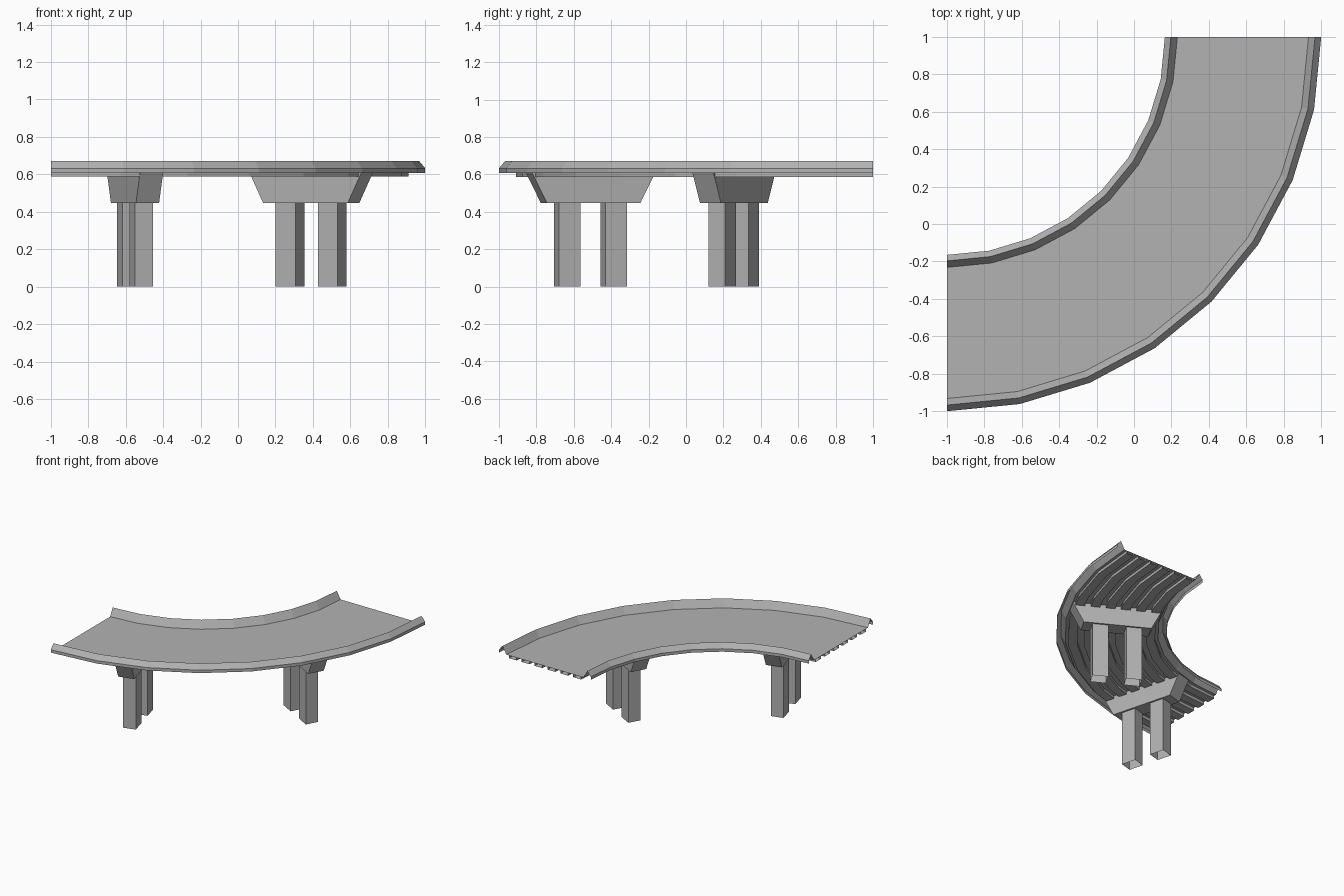
import bpy, bmesh
from math import sin, cos, radians
from mathutils import Matrix

if "Cube" in bpy.data.objects:
    bpy.data.objects.remove(bpy.data.objects["Cube"])

CX, CY, SEG = -1.0, 1.0, 8   # bend centre and facets in the quarter turn

concrete = bpy.data.materials.new("concrete")
concrete.diffuse_color = (0.45, 0.45, 0.45, 1)
concrete.use_nodes = True
concrete.node_tree.nodes["Principled BSDF"].inputs["Base Color"].default_value = concrete.diffuse_color


def finish(bm, name, recalc=True):
    if recalc:
        bmesh.ops.recalc_face_normals(bm, faces=bm.faces[:])
    me = bpy.data.meshes.new(name)
    bm.to_mesh(me)
    bm.free()
    me.materials.append(concrete)
    ob = bpy.data.objects.new(name, me)
    bpy.context.collection.objects.link(ob)
    return ob


def sweep(name, profile):
    """Sweep an open (radius, z) profile around the quarter bend."""
    bm = bmesh.new()
    rings = []
    for i in range(SEG + 1):
        t = radians(90 * i / SEG)
        rings.append([bm.verts.new((CX + r * sin(t), CY - r * cos(t), z)) for r, z in profile])
    for a, b in zip(rings, rings[1:]):
        for j in range(len(profile) - 1):
            bm.faces.new((a[j], b[j], b[j + 1], a[j + 1]))
    return finish(bm, name, recalc=False)


def prism(name, x0, x1, y, z0, z1, flare, place, open_ends=False):
    """Box along local x (radial), with its top widened by flare at each end."""
    bm = bmesh.new()
    bmesh.ops.create_cube(bm, size=1)
    for v in bm.verts:
        top = v.co.z > 0
        v.co.x = (x1 + flare * top) if v.co.x > 0 else (x0 - flare * top)
        v.co.y = y if v.co.y > 0 else -y
        v.co.z = z1 if top else z0
    if open_ends:
        bmesh.ops.delete(bm, geom=[f for f in bm.faces if abs(f.normal.z) > 0.9], context='FACES')
    bm.transform(place)
    return finish(bm, name)


# Road deck and its two ridge-shaped kerbs
DECK = 0.61
sweep("road_deck", [(1.932, DECK), (1.232, DECK)])
sweep("outer_kerb", [(2.0, 0.608), (2.0, 0.632), (1.967, 0.672), (1.932, DECK)])
sweep("inner_kerb", [(1.232, DECK), (1.197, 0.672), (1.165, 0.632), (1.165, 0.608)])

# Curved ribs under the deck
N, W = 6, 0.07
for k in range(N):
    r = 1.255 + k * (1.91 - W - 1.255) / (N - 1)
    sweep(f"deck_rib_{k + 1}", [(r, DECK), (r, 0.587), (r + W, 0.587), (r + W, DECK)])

# Two piers: flared cross beam on a pair of hollow legs
for n, (x, y, ang) in enumerate([(-0.55, -0.51, 15), (0.391, 0.256, 61)], 1):
    place = Matrix.Translation((x, y, 0)) @ Matrix.Rotation(radians(ang - 90), 4, 'Z')
    prism(f"pier_{n}_cross_beam", -0.259, 0.259, 0.064, 0.448, DECK, 0.083, place)
    for side, s in (("inner", -0.129), ("outer", 0.129)):
        prism(f"pier_{n}_{side}_leg", s - 0.06, s + 0.06, 0.05, 0, 0.448, 0, place, True)
